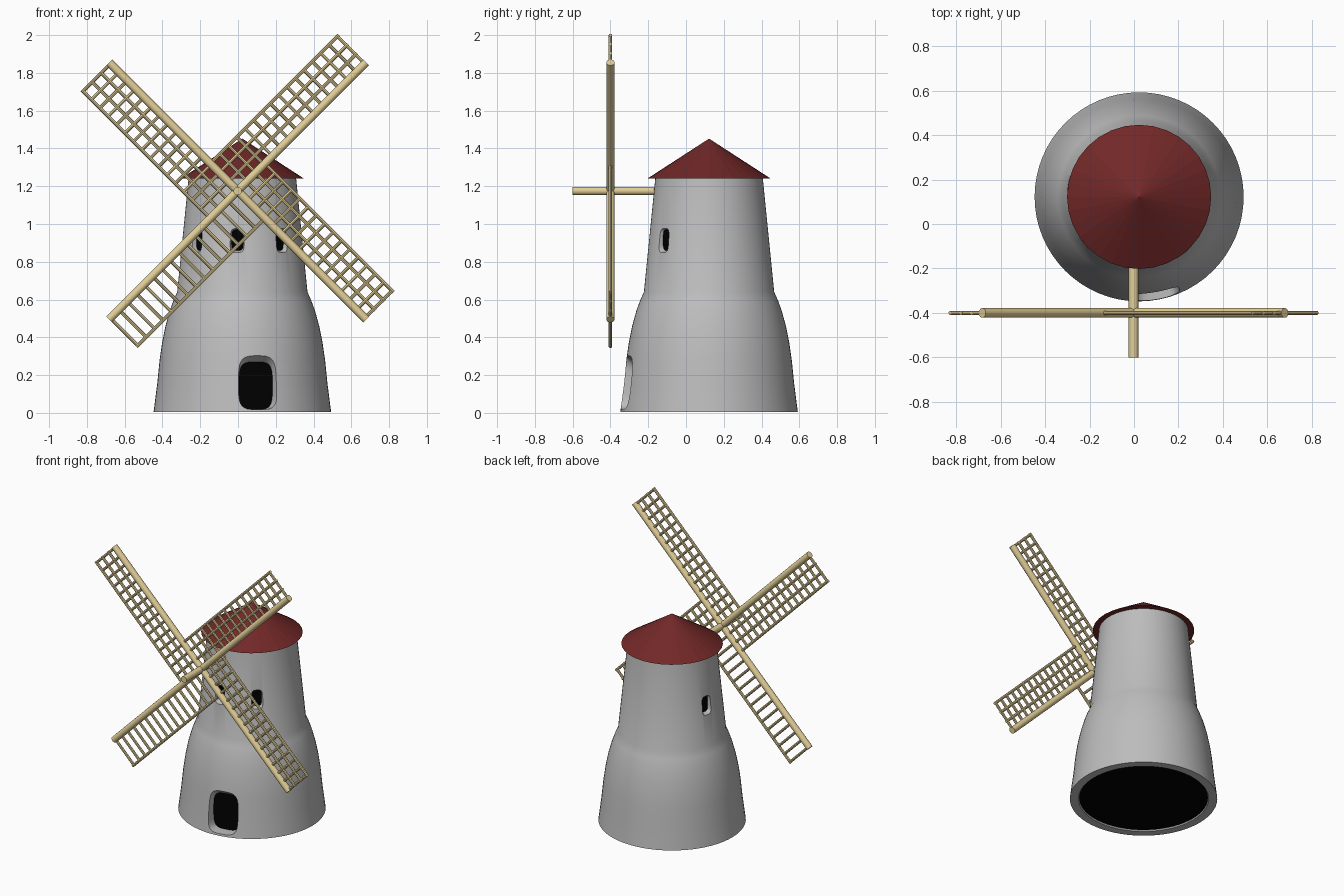
import bpy, bmesh, math
from mathutils import Vector, Matrix

if "Cube" in bpy.data.objects:
    bpy.data.objects.remove(bpy.data.objects["Cube"])

CX, CY = 0.023, 0.122                     # tower axis
HUB = Vector((-0.002, -0.40, 1.175))


def mat(name, rgb):
    m = bpy.data.materials.new(name)
    m.diffuse_color = (*rgb, 1)
    m.use_nodes = True
    m.node_tree.nodes["Principled BSDF"].inputs["Base Color"].default_value = m.diffuse_color
    return m


GREY = mat("grey plaster", (0.51, 0.51, 0.51))
BLACK = mat("dark interior", (0.0, 0.0, 0.0))
RED = mat("red roof", (0.17, 0.021, 0.021))
WOOD = mat("pale wood", (0.76, 0.62, 0.31))


def smooth_by_angle(ob, deg=30):
    bpy.ops.object.select_all(action='DESELECT')
    ob.select_set(True)
    bpy.context.view_layer.objects.active = ob
    bpy.ops.object.shade_smooth_by_angle(angle=math.radians(deg))


def finish(name, bm, mats, smooth=True):
    bmesh.ops.recalc_face_normals(bm, faces=bm.faces)
    me = bpy.data.meshes.new(name)
    bm.to_mesh(me)
    bm.free()
    for m in mats:
        me.materials.append(m)
    ob = bpy.data.objects.new(name, me)
    bpy.context.collection.objects.link(ob)
    if smooth:
        smooth_by_angle(ob)
    return ob


def rod(bm, a, b, r, sides=10):
    a, b = Vector(a), Vector(b)
    d = b - a
    M = Matrix.Translation((a + b) / 2) @ d.to_track_quat('Z', 'Y').to_matrix().to_4x4()
    bmesh.ops.create_cone(bm, cap_ends=True, segments=sides, radius1=r, radius2=r,
                          depth=d.length, matrix=M)


# Tower: revolved wall with a dark underside set into a grey rim
profile = [(0, 0.012), (0.41, 0.012), (0.415, 0.004), (0.47, 0.004), (0.45, 0.16),
           (0.438, 0.28), (0.425, 0.37), (0.407, 0.46), (0.385, 0.54), (0.365, 0.595),
           (0.345, 0.64), (0.285, 1.24), (0, 1.24)]
bm = bmesh.new()
vs = [bm.verts.new((r, 0, z)) for r, z in profile]
for p, q in zip(vs, vs[1:]):
    bm.edges.new((p, q))
bmesh.ops.spin(bm, geom=bm.verts[:] + bm.edges[:], cent=(0, 0, 0), axis=(0, 0, 1),
               angle=math.tau, steps=64)
bmesh.ops.remove_doubles(bm, verts=bm.verts, dist=1e-4)
for f in bm.faces:
    if all(v.co.z < 0.02 and v.co.to_2d().length < 0.412 for v in f.verts):
        f.material_index = 1
bmesh.ops.translate(bm, verts=bm.verts, vec=(CX, CY, 0))
tower = finish("tower", bm, [GREY, BLACK], smooth=False)


# Flared rounded recess with a dark back, azimuth measured from the front towards +x
def opening(bm, az, near, far, n=32):
    rings = []
    a = math.radians(az)
    out, side = Vector((math.sin(a), -math.cos(a), 0)), Vector((math.cos(a), math.sin(a), 0))
    for r, half, z0, z1 in (near, far):
        ring = []
        for i in range(n):
            t = math.tau * (i + 0.5) / n
            c, s = math.cos(t), math.sin(t)
            u = math.copysign(abs(c) ** 0.5, c) * half
            v = (z0 + z1) / 2 + math.copysign(abs(s) ** 0.5, s) * (z1 - z0) / 2
            ring.append(bm.verts.new(Vector((CX, CY, v)) + out * r + side * u))
        rings.append(ring)
    A, B = rings
    for i in range(n):
        j = (i + 1) % n
        bm.faces.new((A[i], A[j], B[j], B[i]))
    bm.faces.new(A[::-1]).material_index = 1
    bm.faces.new(B)


bm = bmesh.new()
opening(bm, 10.5, (0.39, 0.09, 0.018, 0.27), (0.53, 0.125, 0.018, 0.375))
for az in (41, -5, -49, -101):
    opening(bm, az, (0.295, 0.031, 0.86, 0.97), (0.40, 0.06, 0.82, 1.01))
cutter = finish("opening_cutter", bm, [GREY, BLACK], smooth=False)
cutter.hide_render = True

mod = tower.modifiers.new("openings", 'BOOLEAN')
mod.operation, mod.object, mod.solver = 'DIFFERENCE', cutter, 'EXACT'
bpy.context.view_layer.objects.active = tower
bpy.ops.object.modifier_apply(modifier=mod.name)
bpy.data.objects.remove(cutter)
smooth_by_angle(tower)

# Roof cone
bm = bmesh.new()
bmesh.ops.create_cone(bm, cap_ends=True, segments=32, radius1=0.324, radius2=0, depth=0.21,
                      matrix=Matrix.Translation((CX, CY, 1.347)))
finish("roof", bm, [RED], smooth=False)

# Axle
bm = bmesh.new()
rod(bm, (HUB.x, -0.60, HUB.z), (HUB.x, -0.12, HUB.z), 0.022, 16)
finish("axle", bm, [WOOD])

# Four sails: beam, outer rail, rungs and inner rails
L, W, RUNGS = 0.962, 0.205, 16
names = ("upper_right", "upper_left", "lower_left", "lower_right")
for k, name in enumerate(names):
    a = math.radians(45 + 90 * k)
    along, across = Vector((math.cos(a), 0, math.sin(a))), Vector((-math.sin(a), 0, math.cos(a)))

    def P(u, v):
        return HUB + along * u + across * v

    bm = bmesh.new()
    rod(bm, P(0, 0), P(L, 0), 0.022, 14)
    finish(name + "_beam", bm, [WOOD])

    bm = bmesh.new()
    rails = [W] if name == "lower_left" else [W / 3, 2 * W / 3, W]
    for v in rails:
        rod(bm, P(0, v), P(L, v), 0.0095, 8)
    for i in range(RUNGS):
        u = 0.01 + (L - 0.02) * i / (RUNGS - 1)
        rod(bm, P(u, 0), P(u, W), 0.009, 8)
    finish(name + "_lattice", bm, [WOOD])
